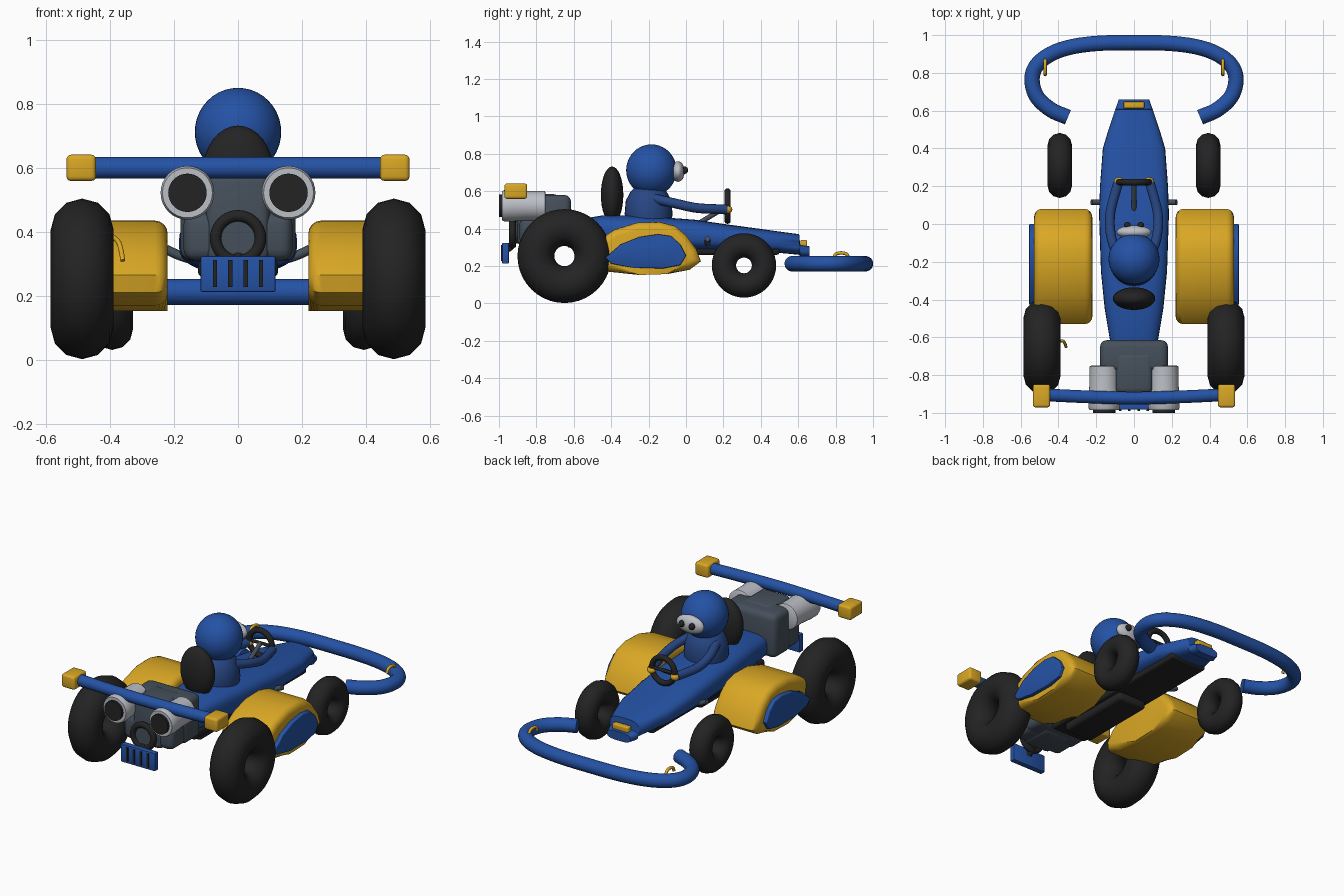
import bpy, bmesh, math
from mathutils import Vector, Matrix

if "Cube" in bpy.data.objects:
    bpy.data.objects.remove(bpy.data.objects["Cube"])


def material(name, rgb):
    m = bpy.data.materials.new(name)
    m.diffuse_color = (*rgb, 1)
    m.use_nodes = True
    m.node_tree.nodes["Principled BSDF"].inputs["Base Color"].default_value = m.diffuse_color
    return m


BLUE = material("body blue", (0.018, 0.085, 0.38))
SUIT = material("suit blue", (0.02, 0.062, 0.23))
YELLOW = material("yellow", (0.70, 0.39, 0.018))
BLACK = material("rubber black", (0.017, 0.017, 0.018))
SLATE = material("engine slate", (0.06, 0.08, 0.105))
SILVER = material("silver", (0.50, 0.52, 0.56))


def finish(name, bm, mat, angle=40):
    bmesh.ops.recalc_face_normals(bm, faces=bm.faces[:])
    me = bpy.data.meshes.new(name)
    bm.to_mesh(me)
    bm.free()
    me.materials.append(mat)
    for p in me.polygons:
        p.use_smooth = True
    me.set_sharp_from_angle(angle=math.radians(angle))
    ob = bpy.data.objects.new(name, me)
    bpy.context.collection.objects.link(ob)
    return ob


def skin(bm, rings, closed=False, caps=True):
    """Join equal-length rings of points into a surface."""
    vs = [[bm.verts.new(p) for p in r] for r in rings]
    n = len(vs[0])
    for i in range(len(vs) if closed else len(vs) - 1):
        a, b = vs[i], vs[(i + 1) % len(vs)]
        for j in range(n):
            k = (j + 1) % n
            bm.faces.new((a[j], a[k], b[k], b[j]))
    if caps and not closed:
        bm.faces.new(vs[0])
        bm.faces.new(vs[-1])
    return vs


def box(name, loc, size, mat, bevel=0.0, segs=3):
    bm = bmesh.new()
    bmesh.ops.create_cube(bm, size=1, matrix=Matrix.Translation(loc) @ Matrix.Diagonal((*size, 1)))
    if bevel:
        bmesh.ops.bevel(bm, geom=bm.edges[:], offset=bevel, segments=segs, profile=0.5, affect='EDGES')
    return finish(name, bm, mat)


def ellipsoid(name, loc, radii, mat, seg=32):
    bm = bmesh.new()
    bmesh.ops.create_uvsphere(bm, u_segments=seg, v_segments=seg // 2, radius=1,
                              matrix=Matrix.Translation(loc) @ Matrix.Diagonal((*radii, 1)))
    return finish(name, bm, mat)


def torus(name, loc, major, minor, axis, mat, seg=40, sides=12):
    bm = bmesh.new()
    rings = []
    for i in range(seg):
        a = 2 * math.pi * i / seg
        ring = []
        for j in range(sides):
            b = 2 * math.pi * j / sides
            r, h = major + minor * math.cos(b), minor * math.sin(b)
            u, v = r * math.cos(a), r * math.sin(a)
            off = Vector((h, u, v)) if axis == 'X' else Vector((u, h, v))
            ring.append(Vector(loc) + off)
        rings.append(ring)
    skin(bm, rings, closed=True)
    return finish(name, bm, mat, 60)


def lathe(name, profile, loc, axis, mat, seg=32):
    """Revolve (radius, distance) pairs about the Y or Z axis."""
    bm = bmesh.new()
    rings = []
    for r, t in profile:
        ring = []
        for i in range(seg):
            a = 2 * math.pi * i / seg
            u, v = r * math.cos(a), r * math.sin(a)
            ring.append(Vector(loc) + Vector((u, t, v) if axis == 'Y' else (u, v, t)))
        rings.append(ring)
    skin(bm, rings)
    return finish(name, bm, mat)


def tube(name, pts, radius, mat, sides=16, steps=6):
    """Round tube along a smooth path through the points."""
    p = [Vector(q) for q in pts]
    p = [2 * p[0] - p[1]] + p + [2 * p[-1] - p[-2]]
    path = []
    for i in range(1, len(p) - 2):
        a, b, c, d = p[i - 1:i + 3]
        for s in range(steps):
            t = s / steps
            path.append(0.5 * (2 * b + (c - a) * t + (2 * a - 5 * b + 4 * c - d) * t * t
                               + (3 * b - a - 3 * c + d) * t ** 3))
    path.append(p[-2])
    bm = bmesh.new()
    rings, side = [], None
    for i, q in enumerate(path):
        tan = (path[min(i + 1, len(path) - 1)] - path[max(i - 1, 0)]).normalized()
        side = tan.orthogonal() if side is None else side - tan * side.dot(tan)
        side.normalize()
        up = tan.cross(side)
        rings.append([q + radius * (side * math.cos(2 * math.pi * j / sides)
                                    + up * math.sin(2 * math.pi * j / sides)) for j in range(sides)])
    skin(bm, rings)
    return finish(name, bm, mat, 50)


def slab(name, profile, x0, x1, mat, bevel):
    """Extrude a (y, z) profile along x and round its rims."""
    bm = bmesh.new()
    vs = skin(bm, [[(x, y, z) for y, z in profile] for x in (x0, x1)])
    rims = [e for e in bm.edges if abs(e.verts[0].co.x - e.verts[1].co.x) < 1e-5]
    bmesh.ops.bevel(bm, geom=rims, offset=bevel, segments=4, profile=0.5, affect='EDGES', clamp_overlap=True)
    return finish(name, bm, mat)


def shell(name, sections, mat, power=3.0, n=32):
    """Loft rounded sections (y, half width, bottom, top)."""
    bm = bmesh.new()
    rings = []
    for y, w, lo, hi in sections:
        ring = []
        for i in range(n):
            a = 2 * math.pi * i / n
            c, s = math.cos(a), math.sin(a)
            ring.append((w * math.copysign(abs(c) ** (2 / power), c), y,
                         (lo + hi) / 2 + (hi - lo) / 2 * math.copysign(abs(s) ** (2 / power), s)))
        rings.append(ring)
    skin(bm, rings)
    return finish(name, bm, mat)


# Body shell with stepped nose lip, and dark floor tray
shell("body", [(-0.63, .125, .30, .44), (-0.45, .155, .29, .47), (-0.25, .175, .28, .47),
               (0.05, .185, .28, .447), (0.2, .18, .28, .425), (0.4, .165, .275, .398),
               (0.5, .135, .27, .384), (0.605, .10, .26, .37), (0.61, .098, .25, .315),
               (0.66, .08, .25, .305)], BLUE)
box("floor_tray", (0, -0.05, 0.285), (0.25, 1.1, 0.05), BLACK, 0.015)
box("floor_keel", (0, -0.26, 0.25), (0.2, 0.5, 0.07), BLACK, 0.02)
box("nose_badge", (0, 0.63, 0.322), (0.11, 0.035, 0.034), YELLOW, 0.006)

# Driver, headrest and steering
ellipsoid("helmet", (0, -0.185, 0.712), (0.135, 0.135, 0.138), BLUE, 40)
lathe("torso", [(.12, .40), (.128, .48), (.122, .55), (.095, .60), (.05, .64)], (0, -0.2, 0), 'Z', SUIT)
ellipsoid("goggles", (0, -0.043, 0.705), (0.092, 0.036, 0.055), SILVER)
ellipsoid("headrest", (0, -0.395, 0.58), (0.112, 0.06, 0.152), BLACK)
torus("steering_wheel", (0, 0.222, 0.52), 0.078, 0.017, 'Y', BLACK, 32)
tube("steering_spoke", [(-.075, .222, .52), (.075, .222, .52)], 0.01, BLACK, 8)
tube("steering_column", [(0, .222, .52), (0, .07, .43)], 0.013, SLATE, 8)

# Engine block, fan ring and rear grille
box("engine_block", (0, -0.70, 0.445), (0.36, 0.17, 0.27), SLATE, 0.035)
box("engine_tail", (0, -0.79, 0.445), (0.2, 0.22, 0.28), SLATE, 0.03)
box("engine_sump", (0, -0.79, 0.385), (0.34, 0.2, 0.15), SLATE, 0.035)
torus("fan_ring", (0, -0.928, 0.38), 0.07, 0.018, 'Y', BLACK)
lathe("fan_hub", [(.06, -.93), (.06, -.85)], (0, 0, .38), 'Y', SLATE)
tube("grille_post", [(0, -.92, .32), (0, -.955, .29)], 0.02, BLACK, 8)
box("rear_grille", (0, -0.965, 0.268), (0.235, 0.036, 0.112), BLUE, 0.006, 2)
for i in range(4):
    box("grille_slot", ((i - 1.5) * 0.048, -0.985, 0.27), (0.013, 0.008, 0.085), BLACK)

# Rear wing bar and front bumper loop
tube("rear_bar", [(-.46, -.905, .6), (-.25, -.915, .6), (0, -.922, .6), (.25, -.915, .6), (.46, -.905, .6)],
     0.034, BLUE, 20)
half = [(.35, .565), (.44, .605), (.515, .675), (.54, .765), (.515, .84), (.44, .9), (.33, .938), (.18, .957)]
loop = [(x, y, .212) for x, y in half] + [(0, .96, .212)] + [(-x, y, .212) for x, y in reversed(half)]
tube("front_bumper", loop, 0.041, BLUE, 20)

# Small yellow hose by the left rear wheel
tube("hose", [(-.40, -.62, .39), (-.375, -.62, .37), (-.365, -.635, .34), (-.36, -.65, .31)], 0.008, YELLOW, 8)

POD = [(.08, .225), (.055, .29), (0, .365), (-.06, .415), (-.14, .435), (-.26, .432), (-.38, .395), (-.48, .33),
       (-.53, .265), (-.52, .21), (-.42, .17), (-.25, .152), (-.1, .157), (.02, .18)]
PANEL = [(0, .255), (-.03, .315), (-.08, .36), (-.15, .37), (-.25, .355), (-.35, .315), (-.43, .245),
         (-.40, .212), (-.28, .19), (-.12, .187), (-.03, .205)]

# Paired parts
for s in (-1, 1):
    torus("rear_tyre", (s * .487, -.65, .253), .1525, .0985, 'X', BLACK)
    torus("front_tyre", (s * .393, .31, .203), .107, .065, 'X', BLACK)
    slab("side_pod", POD, s * .22, s * .53, YELLOW, 0.04)
    slab("pod_panel", PANEL, s * .515, s * .555, BLUE, 0.006)
    box("bar_end", (s * .49, -.91, .6), (.092, .122, .082), YELLOW, 0.014)
    lathe("exhaust_barrel", [(.07, -.75), (.078, -.755), (.078, -.85), (.084, -.93), (.084, -.97), (.078, -.985),
                             (.06, -.985)], (s * .158, 0, .522), 'Y', SILVER)
    lathe("exhaust_mouth", [(.06, -.96), (.06, -1.0)], (s * .158, 0, .522), 'Y', BLACK)
    tube("arm", [(s * .09, -.17, .56), (s * .122, -.06, .535), (s * .125, .06, .51), (s * .085, .215, .502)],
         0.026, SUIT, 14)
    ellipsoid("glove", (s * .08, .222, .502), (.026, .026, .022), YELLOW, 16)
    ellipsoid("goggle_lens", (s * .035, -.008, .712), (.018, .02, .02), BLACK, 16)
    tube("bumper_clip", [(s * .47, .79, .24), (s * .47, .80, .262), (s * .47, .83, .27), (s * .47, .86, .262),
                         (s * .47, .87, .24)], 0.009, YELLOW, 8)
    tube("side_strut", [(s * .13, .115, .31), (s * .18, .115, .325), (s * .225, .115, .345)], 0.015, SLATE, 10)
